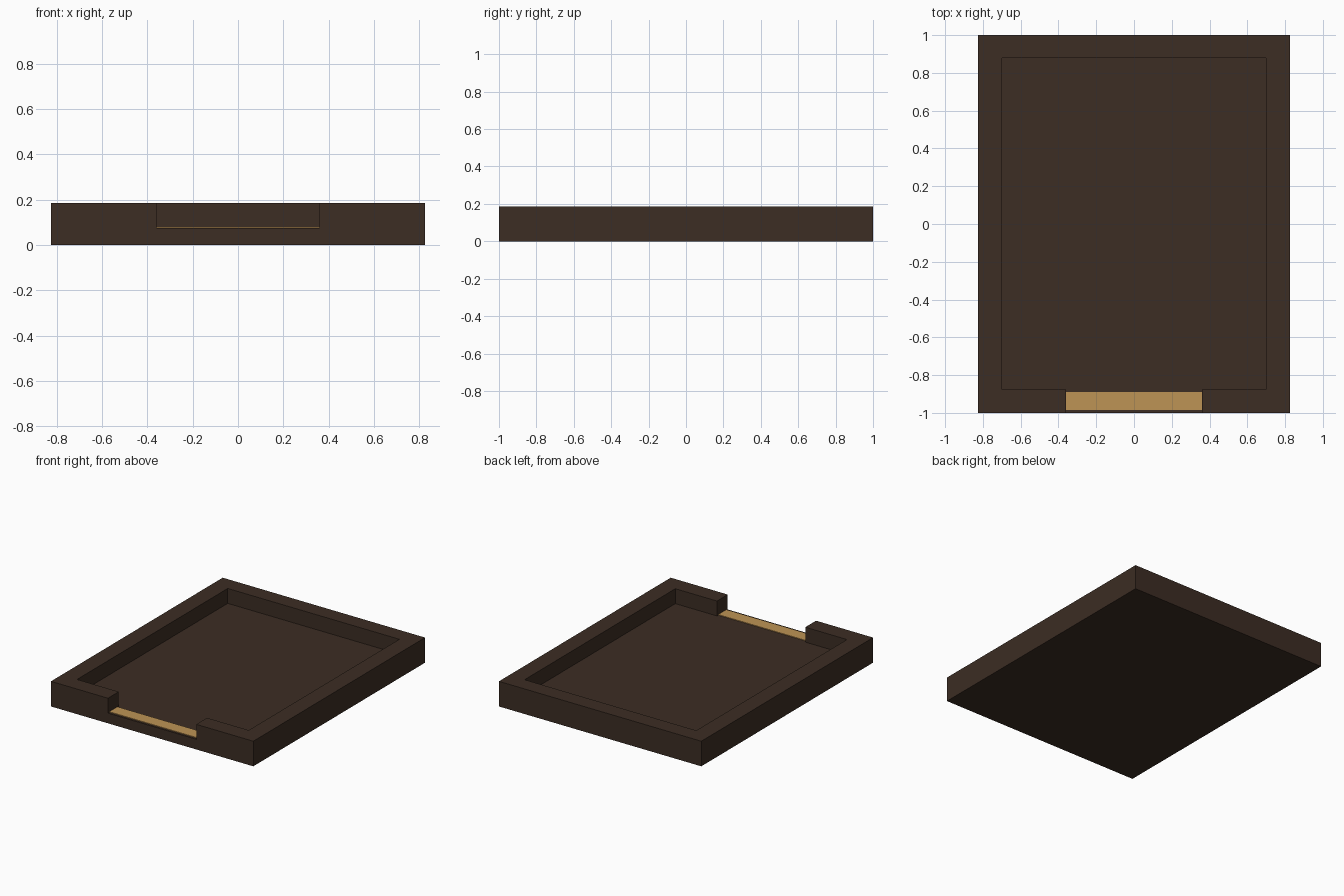
import bpy

if "Cube" in bpy.data.objects:
    bpy.data.objects.remove(bpy.data.objects["Cube"])

FLOOR = 0.075
TOP = 0.185


def material(name, rgb):
    m = bpy.data.materials.new(name)
    m.diffuse_color = (*rgb, 1)
    m.use_nodes = True
    m.node_tree.nodes["Principled BSDF"].inputs["Base Color"].default_value = m.diffuse_color
    return m


def box(name, x, y, z, mat):
    """Box from (min, max) ranges on each axis."""
    bpy.ops.mesh.primitive_cube_add(size=1, location=[sum(r) / 2 for r in (x, y, z)])
    ob = bpy.context.object
    ob.name = name
    ob.scale = [r[1] - r[0] for r in (x, y, z)]
    bpy.ops.object.transform_apply(location=True, rotation=False, scale=True)
    ob.data.materials.append(mat)
    return ob


def cut(target, cutter):
    mod = target.modifiers.new("cut", 'BOOLEAN')
    mod.operation = 'DIFFERENCE'
    mod.solver = 'EXACT'
    mod.object = cutter
    bpy.context.view_layer.objects.active = target
    bpy.ops.object.modifier_apply(modifier=mod.name)
    bpy.data.objects.remove(cutter)


wood = material("dark brown wood", (0.045, 0.026, 0.017))
gold = material("tan gold", (0.515, 0.296, 0.091))

# Tray body: block with a recessed floor and an open notch in the front rim
tray = box("tray", (-0.825, 0.825), (-1, 1), (0, TOP), wood)
cut(tray, box("recess_cutter", (-0.70, 0.70), (-0.875, 0.88), (FLOOR, 0.4), wood))
cut(tray, box("notch_cutter", (-0.36, 0.36), (-1.2, -0.8), (FLOOR, 0.4), wood))

# Thin inlay strip lying in the notch
box("notch_strip", (-0.36, 0.36), (-0.985, -0.89), (FLOOR - 0.002, FLOOR + 0.005), gold)
